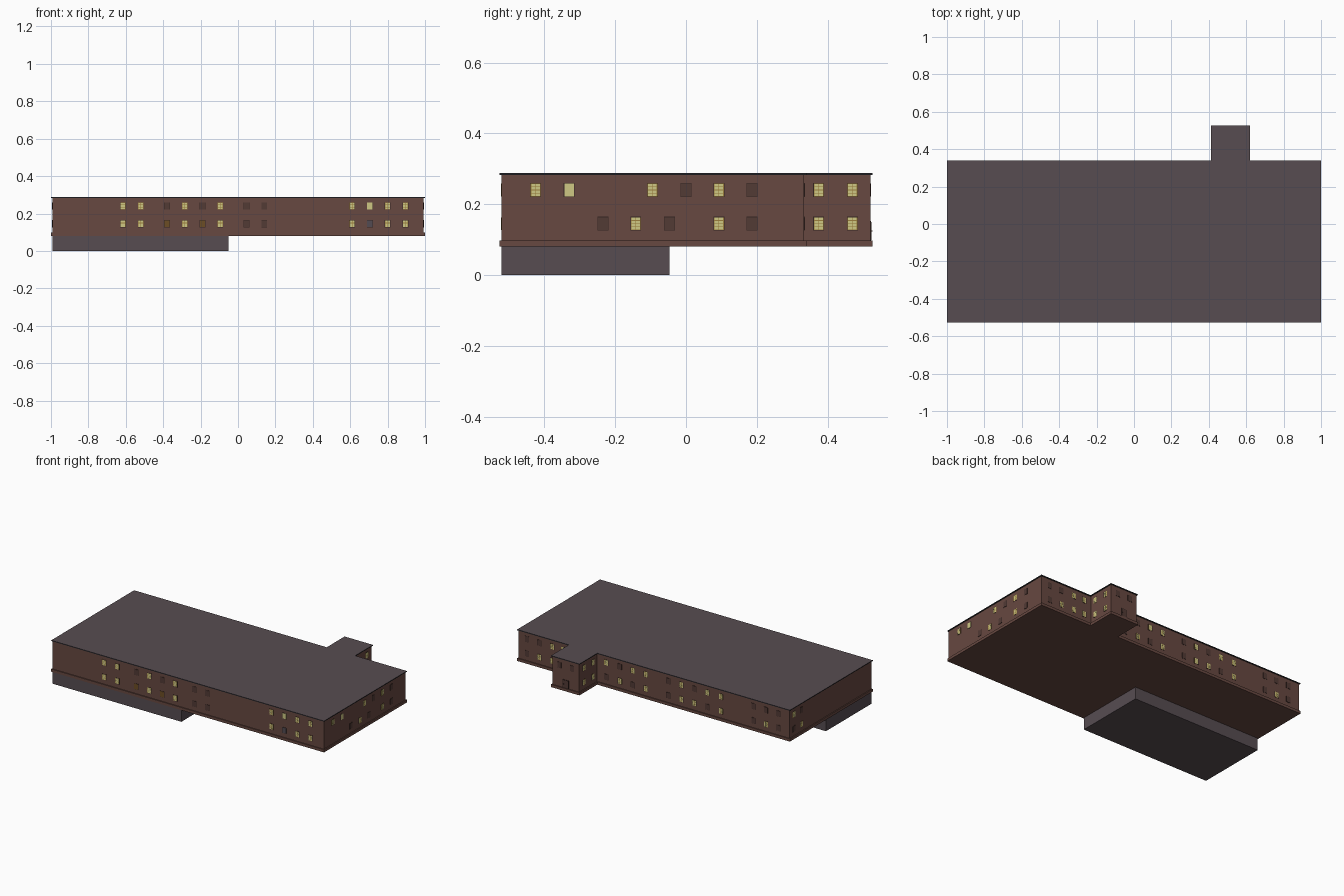
import bpy, bmesh
from mathutils import Vector, Matrix

if "Cube" in bpy.data.objects:
    bpy.data.objects.remove(bpy.data.objects["Cube"])


def material(name, rgb):
    m = bpy.data.materials.new(name)
    m.diffuse_color = (*rgb, 1)
    m.use_nodes = True
    m.node_tree.nodes["Principled BSDF"].inputs["Base Color"].default_value = m.diffuse_color
    return m


WALL = material("brown brick", (0.135, 0.065, 0.052))
ROOF = material("grey slate", (0.095, 0.073, 0.083))
TRIM = material("dark roof edge", (0.03, 0.03, 0.035))
LIT = material("lit glass", (0.62, 0.58, 0.23))
BAR = material("amber bars", (0.33, 0.21, 0.045))
DIM = material("dim amber glass", (0.15, 0.075, 0.018))
DARK = material("dark brown glass", (0.085, 0.043, 0.036))
FRAME = material("dark brown frame", (0.035, 0.018, 0.015))
GREY = material("grey glass", (0.085, 0.07, 0.085))


def finish(bm, name, mats):
    bmesh.ops.recalc_face_normals(bm, faces=bm.faces)
    me = bpy.data.meshes.new(name)
    bm.to_mesh(me)
    bm.free()
    for m in mats:
        me.materials.append(m)
    ob = bpy.data.objects.new(name, me)
    bpy.context.collection.objects.link(ob)
    return ob


def slab(name, grow, z0, z1, mats):
    """Extrude the building outline, widened by grow. Top takes the last material."""
    g = grow
    pts = [(-.993 - g, -.521 - g), (.993 + g, -.521 - g), (.993 + g, .334 + g),
           (.614 + g, .334 + g), (.614 + g, .521 + g), (.418 - g, .521 + g),
           (.418 - g, .334 + g), (-.993 - g, .334 + g)]
    bm = bmesh.new()
    f = bm.faces.new([bm.verts.new((x, y, z0)) for x, y in pts])
    ext = bmesh.ops.extrude_face_region(bm, geom=[f])
    verts = [v for v in ext["geom"] if isinstance(v, bmesh.types.BMVert)]
    bmesh.ops.translate(bm, verts=verts, vec=(0, 0, z1 - z0))
    bm.normal_update()
    for f in bm.faces:
        if f.calc_center_median().z > z1 - 1e-5:
            f.material_index = len(mats) - 1
    return finish(bm, name, mats)


# Main storeys, projecting plinth band and flat roof
slab("walls", 0, 0.085, 0.284, [WALL])
slab("plinth_band", 0.006, 0.08, 0.098, [WALL])
slab("roof", 0.006, 0.283, 0.288, [TRIM, ROOF])


def box(bm, centre, size, mi=0, rot=Matrix()):
    m = Matrix.Translation(centre) @ rot @ Matrix.Diagonal((*size, 1))
    r = bmesh.ops.create_cube(bm, size=1, matrix=m)
    for f in {f for v in r["verts"] for f in v.link_faces}:
        f.material_index = mi


# Exposed basement under the front left corner
bm = bmesh.new()
box(bm, (-.5215, -.2835, .041), (.943, .475, .082))
finish(bm, "basement", [ROOF])

WINDOW_MATS = [FRAME, LIT, BAR, DIM, DARK, GREY]
PANE = {"p": 1, "a": 3, "d": 4, "g": 5}


def window(bm, pos, normal, kind):
    """Thin plates on a wall: frame, pane, and bars for a lit window ('l')."""
    n = Vector(normal)
    along = Vector((abs(n.y), abs(n.x), 0))

    def plate(u, v, w, h, depth, mi):
        size = along * w + Vector((abs(n.x), abs(n.y), 0)) * depth + Vector((0, 0, h))
        box(bm, Vector(pos) + along * u + Vector((0, 0, v)) + n * depth / 2, size, mi)

    plate(0, 0, .031, .039, .001, 0)
    if kind == "l":
        plate(0, 0, .028, .036, .0015, 2)
        for u in (-.0065, .0065):
            for v in (-.0132, -.0044, .0044, .0132):
                plate(u, v, .0112, .0072, .002, 1)
    else:
        plate(0, 0, .028, .036, .002, PANE[kind])


def wall_windows(name, columns, upper, lower, normal, offset):
    """One letter per column and floor; '-' leaves a blank wall."""
    bm = bmesh.new()
    for kinds, z in ((upper, .24), (lower, .145)):
        for c, k in zip(columns, kinds):
            if k != "-":
                pos = (offset, c, z) if normal[0] else (c, offset, z)
                window(bm, pos, normal, k)
    finish(bm, name, WINDOW_MATS)


# Windows of each wall
wall_windows("front_windows",
             [-.615, -.52, -.38, -.285, -.19, -.095, .045, .14, .61, .705, .8, .895],
             "lldldlddlpll", "llalalddlgll", (0, -1, 0), -.521)
wall_windows("right_windows",
             [-.425, -.33, -.235, -.142, -.095, -.047, 0, .093, .187],
             "lp--l-dld", "--dl-d-ld", (1, 0, 0), .993)
wall_windows("left_windows", [.21, .29], "dl", "ld", (-1, 0, 0), -.993)
wall_windows("back_windows",
             [-.91, -.82, -.73, -.49, -.39, -.295, -.2, -.105,
              .06, .155, .25, .35, .665, .745, .84, .93],
             "dddlldldlldllldd", "dldldlldldldllld", (0, 1, 0), .334)
wall_windows("wing_right_windows", [.375, .47], "ll", "ll", (1, 0, 0), .614)
wall_windows("wing_left_windows", [.375, .47], "ll", "ll", (-1, 0, 0), .418)
wall_windows("wing_back_windows", [.47, .562], "dd", "--", (0, 1, 0), .521)

# Door at the back of the wing
bm = bmesh.new()
box(bm, (.516, .5215, .125), (.044, .003, .055), 0)
box(bm, (.516, .522, .124), (.036, .004, .05), 1)
box(bm, (.529, .5245, .124), (.003, .005, .003), 0)
finish(bm, "back_door", [FRAME, DARK])
